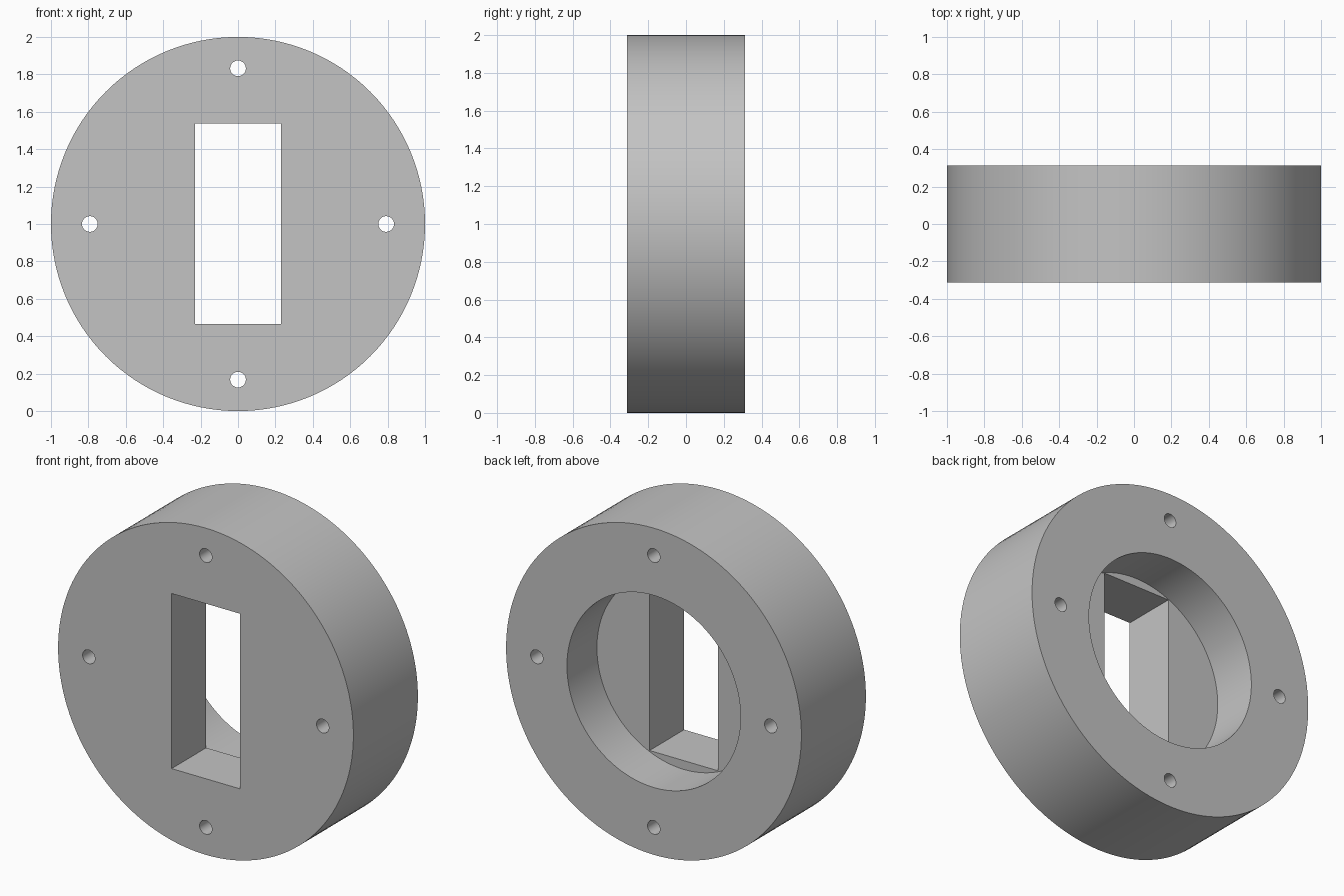
import bpy, math

cube = bpy.data.objects.get("Cube")
if cube:
    bpy.data.objects.remove(cube, do_unlink=True)

HALF = 0.312      # half the thickness
FLOOR = 0.022     # depth position of the recess floor
MID = 1.0         # height of the ring centre

grey = bpy.data.materials.new("plain_grey")
grey.use_nodes = True
colour = (0.55, 0.55, 0.55, 1)
grey.diffuse_color = colour
grey.node_tree.nodes["Principled BSDF"].inputs["Base Color"].default_value = colour


def cylinder(name, radius, y0, y1, x=0, z=MID, sides=128):
    bpy.ops.mesh.primitive_cylinder_add(
        vertices=sides, radius=radius, depth=y1 - y0,
        location=(x, (y0 + y1) / 2, z), rotation=(math.pi / 2, 0, 0))
    ob = bpy.context.object
    ob.name = name
    ob.data.materials.append(grey)
    return ob


def cut(body, cutter):
    cutter.hide_render = True
    mod = body.modifiers.new(cutter.name, "BOOLEAN")
    mod.operation = "DIFFERENCE"
    mod.solver = "EXACT"
    mod.object = cutter
    bpy.context.view_layer.objects.active = body
    bpy.ops.object.modifier_apply(modifier=mod.name)
    bpy.data.objects.remove(cutter, do_unlink=True)


# Thick round body
body = cylinder("round_housing", 1.0, -HALF, HALF)

# Round recess in the back
cut(body, cylinder("recess_cutter", 0.588, FLOOR, HALF + 0.2))

# Rectangular window through the front wall
bpy.ops.mesh.primitive_cube_add(size=1, location=(0, -0.2, MID + 0.002))
window = bpy.context.object
window.name = "window_cutter"
window.scale = (0.462, 0.8, 1.072)
window.data.materials.append(grey)
cut(body, window)

# Four screw holes
for x, z in ((0.792, 0), (-0.792, 0), (0, 0.832), (0, -0.832)):
    cut(body, cylinder("hole_cutter", 0.042, -0.5, 0.5, x, MID + z, 32))

# Smooth round walls, crisp rims
bpy.ops.object.select_all(action="DESELECT")
body.select_set(True)
bpy.context.view_layer.objects.active = body
bpy.ops.object.shade_smooth_by_angle(angle=math.radians(30))
